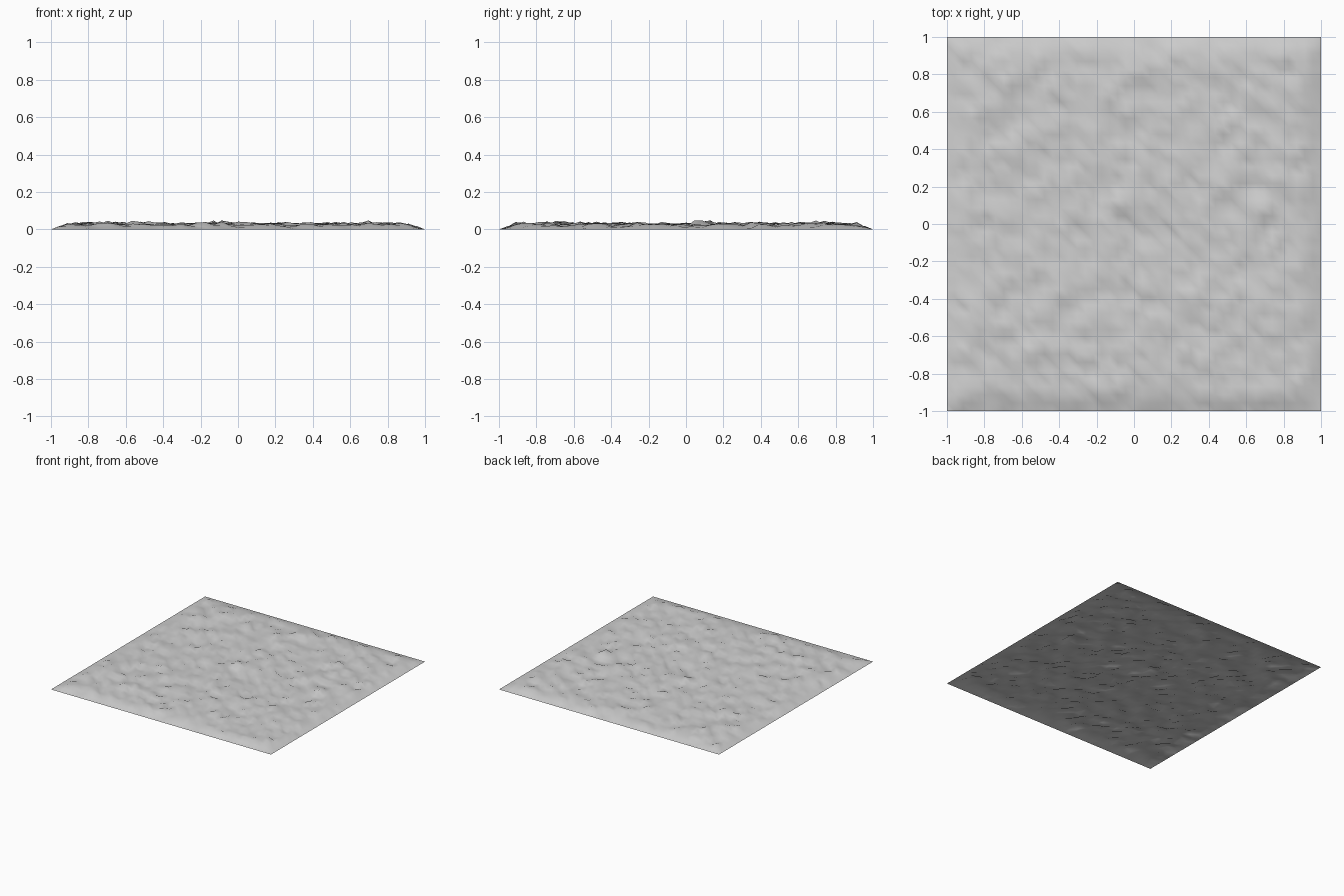
import bpy
import bmesh
import random
from mathutils import Vector, noise

cube = bpy.data.objects.get("Cube")
if cube:
    bpy.data.objects.remove(cube, do_unlink=True)

random.seed(4)
CELLS = 46
MEAN, TOP = 0.024, 0.054


def ground_height(x, y):
    """Lumpy relief that fades to zero along the border."""
    edge = 1 - max(abs(x), abs(y))
    fade = min(1, max(0, edge) / 0.1)
    lumps = 0.014 * noise.noise(Vector((x * 9, y * 9, 0.3)))
    grain = random.gauss(0, 0.006)
    return fade * min(TOP, max(0.004, MEAN + lumps + grain))


# Plain light grey surface
grey = bpy.data.materials.new("light grey")
grey.use_nodes = True
color = (0.62, 0.62, 0.62, 1)
grey.diffuse_color = color
grey.node_tree.nodes["Principled BSDF"].inputs["Base Color"].default_value = color

# Square open sheet, displaced upward
bm = bmesh.new()
bmesh.ops.create_grid(bm, x_segments=CELLS, y_segments=CELLS, size=1)
for v in bm.verts:
    v.co.z = ground_height(v.co.x, v.co.y)

# Split every cell along the same diagonal
for f in list(bm.faces):
    by_diagonal = sorted(f.verts, key=lambda v: v.co.x - v.co.y)
    bmesh.utils.face_split(f, by_diagonal[0], by_diagonal[-1])
for f in bm.faces:
    f.smooth = True

mesh = bpy.data.meshes.new("rough_ground")
bm.to_mesh(mesh)
bm.free()
mesh.materials.append(grey)
ground = bpy.data.objects.new("rough_ground", mesh)
bpy.context.collection.objects.link(ground)
